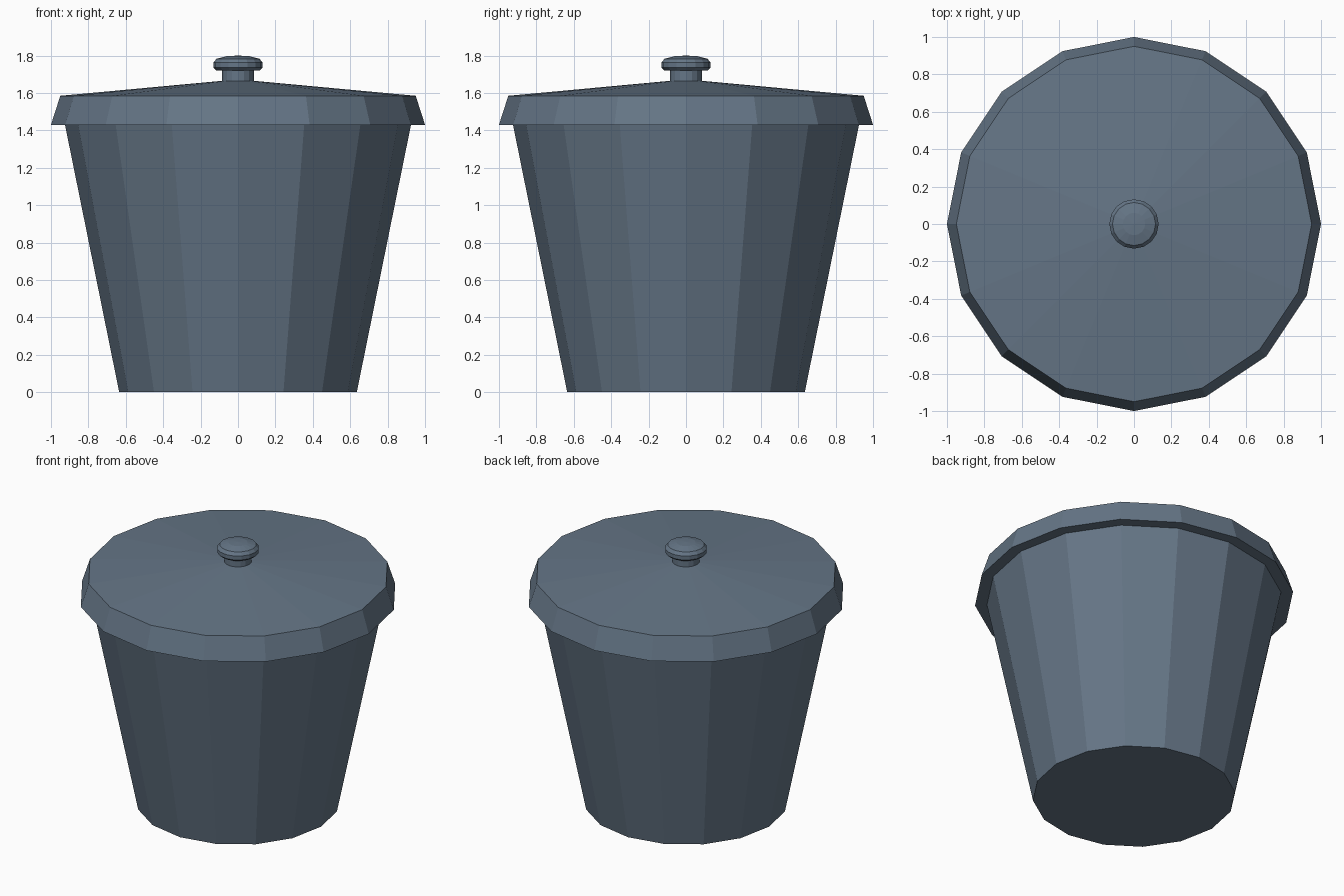
import bpy
import bmesh
from math import cos, sin, tau

if "Cube" in bpy.data.objects:
    bpy.data.objects.remove(bpy.data.objects["Cube"])

SIDES = 16

slate = bpy.data.materials.new("slate")
slate.diffuse_color = (0.13, 0.18, 0.24, 1)
slate.use_nodes = True
slate.node_tree.nodes["Principled BSDF"].inputs["Base Color"].default_value = slate.diffuse_color


def lathe(name, profile):
    """Revolve (radius, z) points around z into a flat-shaded mesh."""
    bm = bmesh.new()
    rings = []
    for r, z in profile:
        if r == 0:
            rings.append([bm.verts.new((0, 0, z))] * SIDES)
        else:
            rings.append([bm.verts.new((r * cos(tau * i / SIDES), r * sin(tau * i / SIDES), z))
                          for i in range(SIDES)])
    for low, high in zip(rings, rings[1:]):
        for i in range(SIDES):
            j = (i + 1) % SIDES
            corners = dict.fromkeys((low[i], low[j], high[j], high[i]))
            bm.faces.new(list(corners))
    bmesh.ops.recalc_face_normals(bm, faces=bm.faces)
    mesh = bpy.data.meshes.new(name)
    bm.to_mesh(mesh)
    bm.free()
    mesh.materials.append(slate)
    obj = bpy.data.objects.new(name, mesh)
    bpy.context.collection.objects.link(obj)
    return obj


# Tapered bucket with a closed base, running up to the lid
lathe("bin_body", [(0, 0), (0.635, 0), (0.925, 1.43)])

# Lid: flat underside lip, sloped rim and shallow conical top
lathe("lid", [(0.925, 1.43), (1.0, 1.43), (0.95, 1.585), (0.085, 1.665)])

# Knob: short neck and rounded button
lathe("lid_knob", [(0.085, 1.665), (0.085, 1.72), (0.115, 1.72), (0.132, 1.735),
                   (0.132, 1.762), (0.115, 1.783), (0.06, 1.797), (0, 1.80)])
